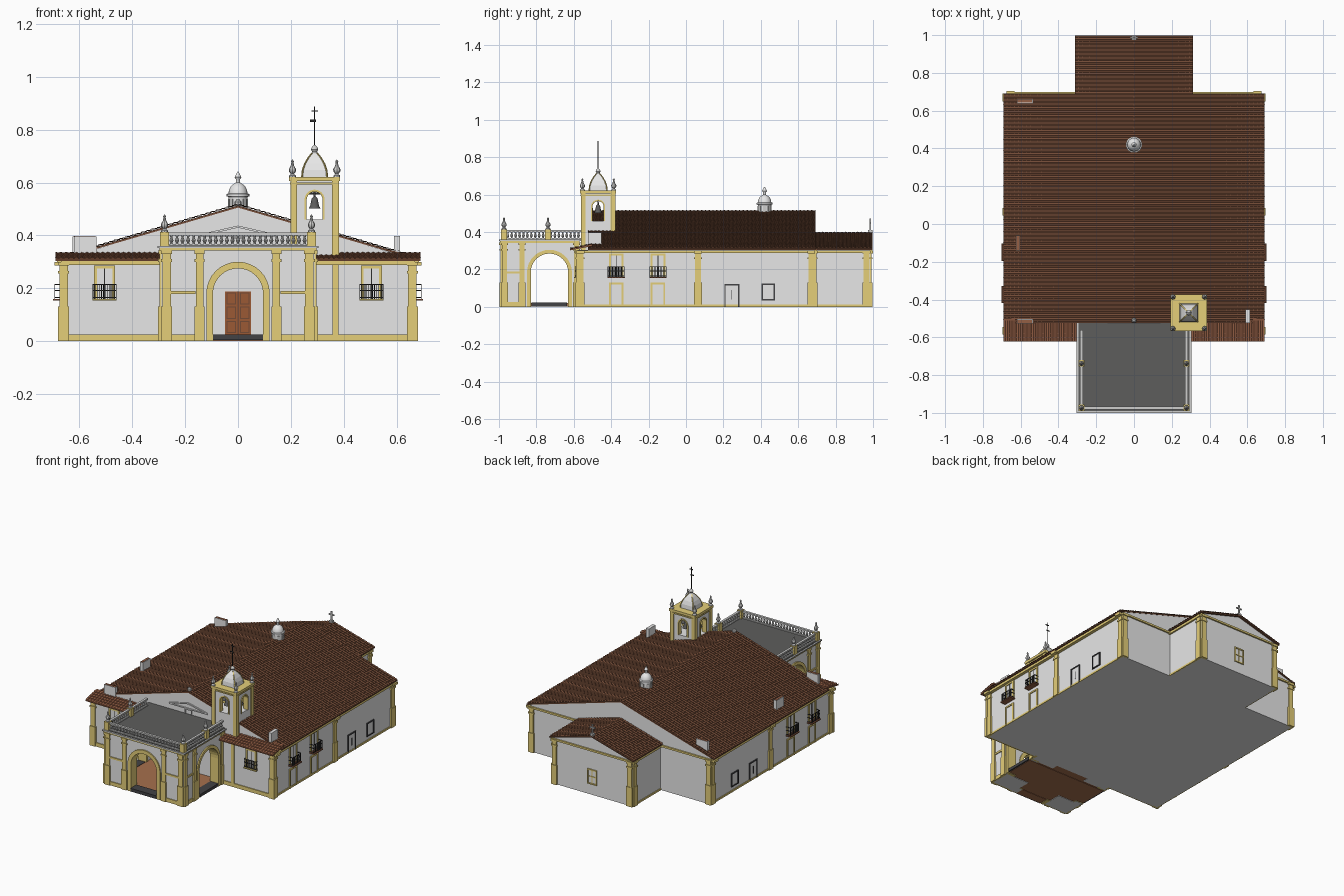
import bpy, bmesh
from math import pi, cos, sin
from mathutils import Matrix, Vector

cube = bpy.data.objects.get("Cube")
if cube:
    bpy.data.objects.remove(cube, do_unlink=True)


def material(name, *rgb):
    m = bpy.data.materials.new(name)
    m.use_nodes = True
    m.diffuse_color = (*rgb, 1)
    m.node_tree.nodes["Principled BSDF"].inputs["Base Color"].default_value = (*rgb, 1)
    return m


WALL = material("white plaster", .8, .8, .8)
TRIM = material("ochre trim", .78, .62, .19)
ROOF = material("brown roof tile", .165, .068, .036)
EAVE = material("red eave tile", .3, .115, .06)
DECK = material("dark grey slab", .11, .11, .108)
WOOD = material("brown wood", .33, .1, .035)
IRON = material("black iron", .025, .025, .025)
STONE = material("pale stone", .62, .62, .61)
FLOOR = material("terracotta floor", .38, .16, .075)
STEP = material("charcoal stone", .055, .055, .06)

# Wall frames: local x runs along the wall, local -y points outward
FRONT = Matrix.Identity(4)
LEFT = Matrix.Rotation(pi / 2, 4, 'Z')
BACK = Matrix.Rotation(pi, 4, 'Z')
RIGHT = Matrix.Diagonal((-1, 1, 1, 1)) @ LEFT
SIDES = (LEFT, RIGHT)
TOWER = Matrix.Translation((.29, -.47, 0))


class Part:
    def __init__(self, name, mat):
        self.name, self.mat, self.bm = name, mat, bmesh.new()

    def prism(self, pts, y0, y1, m=FRONT):
        a = [self.bm.verts.new(m @ Vector((u, y0, z))) for u, z in pts]
        b = [self.bm.verts.new(m @ Vector((u, y1, z))) for u, z in pts]
        faces = [self.bm.faces.new(a), self.bm.faces.new(b[::-1])]
        for i in range(len(a)):
            j = (i + 1) % len(a)
            faces.append(self.bm.faces.new((a[i], b[i], b[j], a[j])))
        bmesh.ops.recalc_face_normals(self.bm, faces=faces)

    def box(self, x0, x1, y0, y1, z0, z1, m=FRONT):
        self.prism([(x0, z0), (x1, z0), (x1, z1), (x0, z1)], y0, y1, m)

    def plate(self, u0, u1, z0, z1, d, t, m=FRONT):
        self.box(u0, u1, -d - t, -d + .005, z0, z1, m)

    def frame(self, u, w, z0, z1, b, d, t, m=FRONT):
        for s in (-1, 1):
            c = u + s * (w - b / 2)
            self.plate(c - b / 2, c + b / 2, z0, z1, d, t, m)
        self.plate(u - w, u + w, z1 - b, z1, d, t, m)

    def lathe(self, profile, x, y, n=8, turn=0.0):
        rings = [[self.bm.verts.new((x + r * cos(turn + 2 * pi * k / n),
                                     y + r * sin(turn + 2 * pi * k / n), z))
                  for k in range(n)] for r, z in profile]
        for a, b in zip(rings, rings[1:]):
            for k in range(n):
                j = (k + 1) % n
                self.bm.faces.new((a[k], a[j], b[j], b[k]))
        self.bm.faces.new(rings[0][::-1])
        self.bm.faces.new(rings[-1])

    def tiles(self, origin, along, up, cols, courses):
        o, a, u = Vector(origin), Vector(along), Vector(up)
        n = a.cross(u).normalized()
        n = n if n.z > 0 else -n
        rows = []
        for i in range(courses):
            for t, lift in ((i, .006), (i + 1, .003)):
                rows.append([self.bm.verts.new(o + a * (j / cols / 4) + u * (t / courses)
                                               + n * (lift + .002 * cos(pi * j / 2)))
                             for j in range(cols * 4 + 1)])
        for r, q in zip(rows, rows[1:]):
            for j in range(cols * 4):
                f = self.bm.faces.new((r[j], r[j + 1], q[j + 1], q[j]))
                f.normal_update()
                if f.normal.dot(n) < 0:
                    f.normal_flip()

    def done(self, smooth=False):
        me = bpy.data.meshes.new(self.name)
        self.bm.to_mesh(me)
        self.bm.free()
        me.materials.append(self.mat)
        ob = bpy.data.objects.new(self.name, me)
        bpy.context.scene.collection.objects.link(ob)
        if smooth:
            bpy.ops.object.select_all(action='DESELECT')
            ob.select_set(True)
            bpy.context.view_layer.objects.active = ob
            bpy.ops.object.shade_smooth_by_angle(angle=.7)


def arc(c, r, s, n=16):
    return [(c - r * cos(pi * k / n), s + r * sin(pi * k / n)) for k in range(n + 1)]


def arch_wall(u0, u1, z0, z1, c, r, s):
    return [(u0, z0), (c - r, z0)] + arc(c, r, s) + [(c + r, z0), (u1, z0), (u1, z1), (u0, z1)]


def arch_band(c, r, w, s, z0):
    return ([(c - r - w, z0)] + arc(c, r + w, s) + [(c + r + w, z0), (c + r, z0)]
            + arc(c, r, s)[::-1] + [(c - r, z0)])


def gable(w, eave, top):
    return [(-w, 0), (w, 0), (w, eave), (0, top), (-w, eave)]


def chevron(w, eave, top, t):
    return [(-w, eave), (0, top), (w, eave), (w, eave - t), (0, top - t), (-w, eave - t)]


# Main walls
p = Part("main_walls", WALL)
p.prism(gable(.665, .31, .508), -.52, .69)
p.box(-.665, .665, -.58, -.5, 0, .305)
p.prism(gable(.295, .308, .393), .68, .985)
p.done()

# Roof slabs and tile courses
p = Part("main_roof", ROOF)
p.prism(chevron(.69, .312, .513, .008), -.525, .692)
p.prism(chevron(.31, .312, .397, .008), .69, .998)
for s in (-1, 1):
    p.tiles((s * .69, -.525, .31), (0, 1.217, 0), (-s * .69, 0, .203), 60, 34)
    p.tiles((s * .31, .69, .31), (0, .308, 0), (-s * .31, 0, .087), 15, 16)
p.done()
p = Part("front_eave_roof", EAVE)
for s in (-1, 1):
    x0, x1 = sorted((s * .69, s * .295))
    p.prism([(-.62, .302), (-.5, .325), (-.5, .336), (-.62, .31)], x0, x1,
            Matrix(((0, 1, 0, 0), (1, 0, 0, 0), (0, 0, 1, 0), (0, 0, 0, 1))))
    p.tiles((x0, -.62, .308), (x1 - x0, 0, 0), (0, .11, .025), 20, 5)
p.done()

# Pilasters, base bands and cornices
p = Part("trim", TRIM)


def pilaster(u, d, m, top=.3, w=.016, cap=.014):
    p.plate(u - w, u + w, 0, top, d, .008, m)
    p.plate(u - w - .005, u + w + .005, 0, .13, d, .012, m)
    p.plate(u - w - .005, u + w + .005, top - .045, top - .035, d, .012, m)
    p.plate(u - w - .005, u + w + .005, top - .015, top, d, cap, m)


for m in SIDES:
    for u in (-.565, .065, .67):
        pilaster(u, .665, m, cap=.03)
    pilaster(.965, .295, m)
    p.plate(-.58, .69, .287, .302, .665, .02, m)
    p.plate(.69, .985, .287, .302, .295, .01, m)
    p.plate(-.58, .69, 0, .012, .665, .005, m)
    p.plate(.69, .985, 0, .012, .295, .005, m)
for s in (-1, 1):
    pilaster(s * .66, .58, FRONT)
    pilaster(s * .654, .69, BACK)
    pilaster(s * .278, .985, BACK)
    x0, x1 = sorted((s * .295, s * .67))
    p.plate(x0, x1, 0, .025, .58, .006)
    p.plate(x0, x1, .287, .302, .58, .015)
    p.plate(x0, x1, .292, .304, .69, .01, BACK)
p.plate(-.3, .3, .292, .304, .985, .01, BACK)
p.plate(.357, .38, 0, .3, .58, .006)

# Porch trim
for s in (-1, 1):
    pilaster(s * .27, .985, FRONT, .345)
    pilaster(s * .145, .985, FRONT, .345, .014)
    x0, x1 = sorted((s * .16, s * .26))
    p.plate(x0, x1, .178, .19, .985, .006)
    p.plate(x0, x1, 0, .025, .985, .006)
for m in SIDES:
    for u in (-.97, -.877, -.585):
        pilaster(u, .29, m, .345, .014, .01)
    p.plate(-.96, -.89, .178, .19, .29, .006, m)
    p.plate(-.96, -.89, 0, .025, .29, .006, m)
    p.prism(arch_band(-.73, .1, .02, .185, 0), -.298, -.235, m)
p.prism(arch_band(0, .095, .025, .18, 0), -.993, -.93)
p.box(-.298, .298, -.995, -.57, .342, .352)

# Posts under the terrace pinnacles
for s in (-1, 1):
    for y in (-.973, -.738):
        p.box(s * .278 - .017, s * .278 + .017, y - .017, y + .017, .358, .413)
p.done()

# Porch
p = Part("porch_walls", WALL)
p.prism(arch_wall(-.29, .29, 0, .345, 0, .096, .18), -.985, -.935)
for m in SIDES:
    p.prism(arch_wall(-.95, -.56, 0, .345, -.73, .101, .185), -.29, -.24, m)
for s in (-1, 1):
    x0, x1 = sorted((s * .12, s * .285))
    p.box(x0, x1, -.98, -.85, 0, .01)
    p.box(x0, x1, -.62, -.57, 0, .01)
p.done()
p = Part("porch_floor", FLOOR)
p.box(-.275, .275, -.975, -.57, .003, .02)
p.box(-.094, .094, -.99, -.935, .001, .004)
p.box(-.29, .29, -.825, -.635, .001, .004)
p.done()
p = Part("terrace_edge", STONE)
p.box(-.304, .304, -1, -.515, .352, .359)
p.done()
p = Part("terrace", DECK)
p.box(-.294, .294, -.99, -.515, .355, .361)
p.done()
p = Part("porch_steps", STEP)
p.box(-.094, .094, -.998, -.935, .003, .024)
for m in SIDES:
    p.box(-.825, -.635, -.299, -.24, .003, .022, m)
p.done()
p, q = Part("front_door", WOOD), Part("front_door_joints", ROOF)
p.plate(-.05, .05, .02, .188, .58, .004)
q.plate(-.0015, .0015, .02, .188, .58, .006)
for u in (-.025, .025):
    for z in (.03, .084, .138):
        q.plate(u - .018, u + .018, z, z + .046, .58, .006)
        p.plate(u - .0145, u + .0145, z + .0035, z + .0425, .58, .009)
p.done()
q.done()

# Balustrade and pinnacles
p = Part("balustrade", STONE)
baluster = [(.006, .365), (.004, .372), (.008, .38), (.004, .392), (.006, .402)]
for z0, z1 in ((.36, .367), (.4, .41)):
    p.box(-.29, .29, -.983, -.967, z0, z1)
    for m in SIDES:
        p.box(-.98, -.56, -.286, -.27, z0, z1, m)
for i in range(25):
    p.lathe(baluster, -.252 + i * .021, -.975)
for s in (-1, 1):
    for i in range(19):
        p.lathe(baluster, s * .278, -.953 + i * .021)
p.done()
p = Part("pinnacles", STONE)


def pinnacle(x, y, z):
    p.lathe([(.013, z), (.013, z + .006), (.006, z + .012), (.013, z + .022), (.014, z + .03),
             (.007, z + .042), (.004, z + .056), (.006, z + .06), (.001, z + .067)], x, y)


for s in (-1, 1):
    for y in (-.973, -.738):
        pinnacle(s * .278, y, .412)
    for t in (-1, 1):
        pinnacle(.29 + s * .084, -.47 + t * .084, .62)
p.lathe([(.006, .505), (.014, .518), (.014, .526), (.006, .536)], 0, -.51)
p.done()

# Gable window with pediment
p = Part("gable_mouldings", WALL)
p.prism(chevron(.14, .405, .437, .008), -.527, -.515)
p.plate(-.14, .14, .395, .401, .52, .007)
p.frame(0, .026, .36, .394, .005, .52, .007)
p.done()

# Bell tower
turns = [TOWER @ Matrix.Rotation(k * pi / 2, 4, 'Z') for k in range(4)]
p = Part("tower_walls", WALL)
p.box(-.086, .086, -.086, .086, .29, .46, TOWER)
for m in turns:
    p.prism(arch_wall(-.086, .086, .46, .605, 0, .031, .535), -.086, -.06, m)
p.done()
p = Part("tower_trim", TRIM)
for m in turns:
    p.box(-.092, -.066, -.092, -.066, .3, .605, m)
    p.prism(arch_band(0, .03, .008, .535, .46), -.091, -.058, m)
for h, z0, z1 in ((.093, .592, .6), (.097, .605, .621)):
    p.box(-h, h, -h, h, z0, z1, TOWER)
dome = [(.068, .62), (.064, .648), (.052, .672), (.033, .695), (.014, .712)]
for k in range(4):
    m = TOWER @ Matrix.Rotation(pi / 4 + k * pi / 2, 4, 'Z')
    p.prism([(r + .002, z) for r, z in dome] + [(r - .005, z) for r, z in dome[::-1]],
            -.0025, .0025, m)
p.done()
p = Part("tower_dome", WALL)
p.lathe(dome, .29, -.47, 4, pi / 4)
p.done()
p = Part("tower_finial", STONE)
p.lathe([(.014, .71), (.009, .716), (.014, .725), (.01, .735), (.002, .742)], .29, -.47, 10)
p.done(True)
p = Part("weather_vane", IRON)
p.box(-.002, .002, -.002, .002, .735, .887, TOWER)
p.box(-.012, .012, -.002, .002, .868, .873, TOWER)
p.box(-.018, .006, -.001, .001, .83, .838, TOWER)
p.box(-.06, .06, -.003, .003, .555, .562, TOWER)
p.done()
p = Part("bells", DECK)
bell = [(.022, .502), (.017, .511), (.014, .525), (.011, .54), (.004, .547), (.003, .57)]
for dx, dy in ((0, -.055), (0, .055), (.055, 0), (-.055, 0)):
    p.lathe(bell, .29 + dx, -.47 + dy, 12)
p.done(True)

# Roof lantern
p = Part("roof_lantern", WALL)
p.lathe([(.036, .47), (.036, .545), (.043, .548), (.043, .556), (.036, .559), (.034, .572),
         (.026, .587), (.014, .596), (.008, .6), (.008, .612), (.013, .62), (.008, .63),
         (.002, .642)], 0, .42, 20)
p.done(True)
p = Part("lantern_panes", STONE)
for k in range(8):
    p.plate(-.008, .008, .508, .538, .034, .004,
            Matrix.Translation((0, .42, 0)) @ Matrix.Rotation(k * pi / 4, 4, 'Z'))
p.done()

# Chimneys, three of them with tiled tops
p, q = Part("chimneys", WALL), Part("chimney_caps", EAVE)
for x, y, w, d in ((-.578, -.515, .042, .011), (-.615, -.1, .011, .04), (-.578, .65, .042, .011)):
    p.box(x - w, x + w, y - d, y + d, .31, .396)
    q.box(x - w + .003, x + w - .003, y - d + .003, y + d - .003, .393, .398)
p.box(.591, .613, -.524, -.452, .31, .398)
p.done()
q.done()

# Windows, side doors and balconies
t, g, i = Part("opening_frames", TRIM), Part("opening_panes", WALL), Part("ironwork", IRON)
b, f = Part("balcony_floors", EAVE), Part("dark_frames", STEP)


def balcony(u, d, m, slab, deep):
    t.frame(u, .04, .155, .285, .011, d, .007, m)
    slab.plate(u - .046, u + .046, .153, .16, d, deep + .006, m)
    g.plate(u - .03, u + .03, .16, .275, d, .002, m)
    i.plate(u - .002, u + .002, .16, .275, d, .004, m)
    for z in (.163, .19, .212):
        i.box(u - .044, u + .044, -d - deep, -d - deep + .002, z, z + .004, m)
        for s in (-1, 1):
            i.plate(u + s * .043 - .0015, u + s * .043 + .0015, z, z + .004, d, deep, m)
    for k in range(12):
        c = u - .044 + k * .008
        i.box(c - .0015, c + .0015, -d - deep, -d - deep + .002, .16, .216, m)


for s in (-1, 1):
    balcony(s * .505, .58, FRONT, t, .013)
for m in SIDES:
    for u in (-.373, -.15):
        balcony(u, .665, m, b, .03)
        t.frame(u, .039, 0, .13, .01, .665, .007, m)
        g.plate(u - .03, u + .03, .01, .12, .665, .002, m)
    f.frame(.245, .04, 0, .122, .007, .665, .007, m)
    g.plate(.21, .28, .005, .118, .665, .003, m)
    f.plate(.243, .247, .04, .09, .665, .005, m)
    f.frame(.44, .036, .037, .125, .007, .665, .007, m)
    f.plate(.404, .476, .035, .042, .665, .007, m)
    g.plate(.41, .47, .04, .12, .665, .003, m)
t.frame(0, .035, .075, .17, .008, .985, .007, BACK)
t.plate(-.035, .035, .07, .078, .985, .007, BACK)
t.plate(-.003, .003, .075, .165, .985, .005, BACK)
t.plate(-.03, .03, .118, .124, .985, .005, BACK)
g.plate(-.028, .028, .075, .165, .985, .002, BACK)
for o in (t, g, i, b, f):
    o.done()

# Cross on the rear gable
p = Part("rear_cross", STONE)
p.box(-.012, .012, .974, .996, .39, .412)
p.box(-.004, .004, .982, .99, .41, .472)
p.box(-.02, .02, .982, .99, .445, .453)
p.done()
